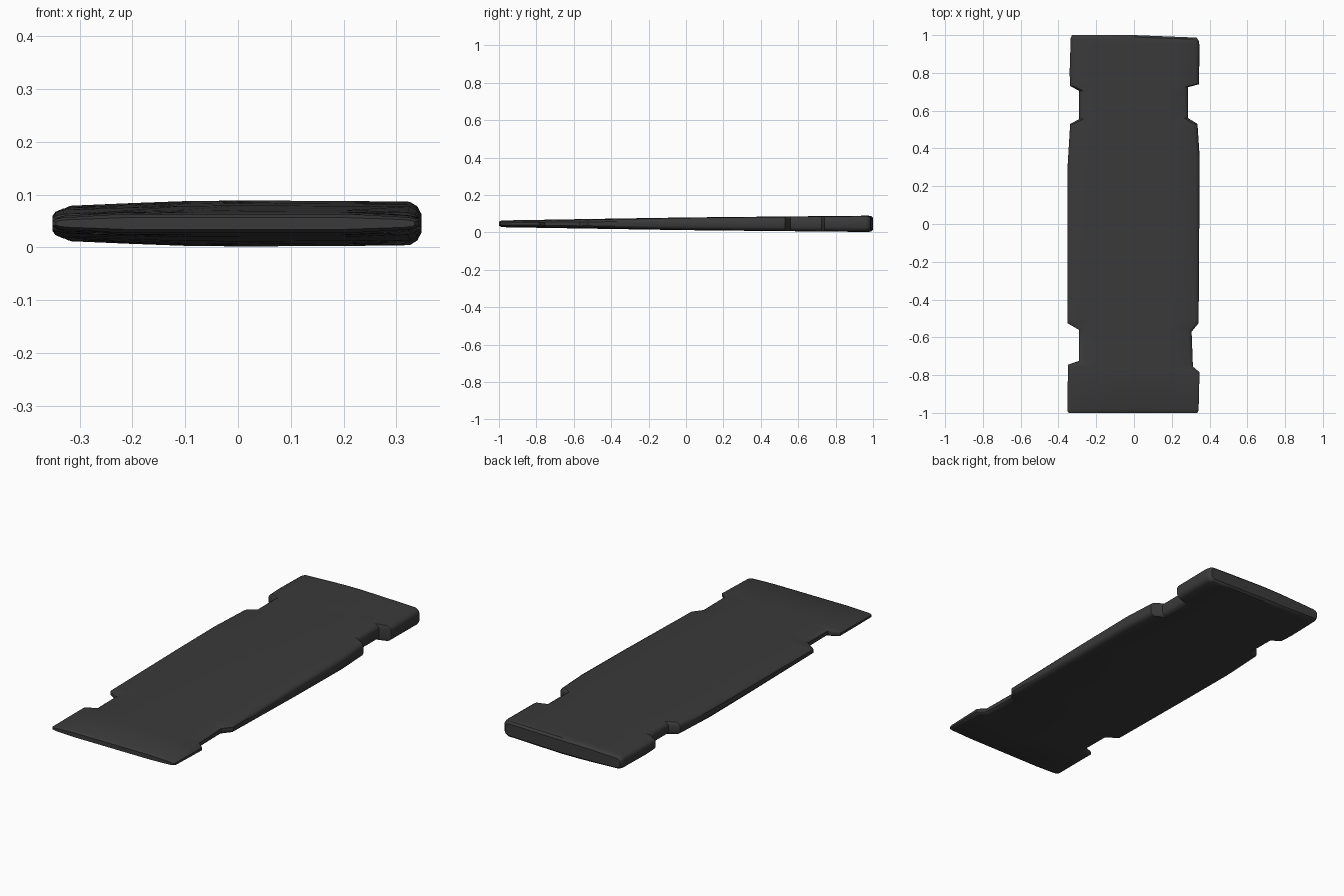
import bpy
import bmesh

cube = bpy.data.objects.get("Cube")
if cube:
    bpy.data.objects.remove(cube, do_unlink=True)


def lerp(points, t):
    """Piecewise linear lookup in a list of (t, value) pairs."""
    if t <= points[0][0]:
        return points[0][1]
    for (a, va), (b, vb) in zip(points, points[1:]):
        if t <= b:
            return va + (vb - va) * (t - a) / (b - a)
    return points[-1][1]


# Notched side outlines as (y, x)
right_side = [(-1, -.345), (-.99, -.352), (-.745, -.35), (-.725, -.292), (-.56, -.292),
              (-.525, -.352), (.3, -.352), (.53, -.338), (.555, -.29), (.705, -.29),
              (.73, -.338), (.8, -.341), (.985, -.335), (1, -.328)]
left_side = [(-1, .335), (-.985, .342), (-.785, .347), (-.755, .312), (-.57, .305),
             (-.525, .342), (.35, .348), (.53, .336), (.56, .287), (.725, .287),
             (.74, .345), (.96, .346), (.985, .342), (1, .33)]

# Half thickness along the plate, and how it thins across the width
half_height = [(-1, .011), (-.985, .018), (-.5, .026), (0, .034), (.5, .039),
               (.975, .0435), (.99, .041), (1, .031)]
thin_back = [(-.35, .74), (-.12, .97), (0, 1), (.3, .97), (.35, .92)]
thin_front = [(-.35, .55), (-.22, 1), (.22, 1), (.35, .55)]

# Rounded edge: (inset from the side, share of half height)
edge = [(0, .5), (.006, .8), (.02, 1)]
spans = [.17, .34, .5, .66, .83]


def section(y):
    """Closed ring of points across the plate at y."""
    xr, xl = lerp(right_side, y), lerp(left_side, y)
    row = [(xr + d, s) for d, s in edge]
    row += [(xr + .02 + (xl - xr - .04) * f, 1) for f in spans]
    row += [(xl - d, s) for d, s in reversed(edge)]
    blend = max(0, min(1, (y + 1) / .8))
    upper, lower = [], []
    for x, s in row:
        thin = lerp(thin_front, x) * (1 - blend) + lerp(thin_back, x) * blend
        h = lerp(half_height, y) * s * thin
        # the back end slants slightly on its left
        slant = .04 * max(0, x) * max(0, (y - .8) / .2)
        upper.append((x, y - slant, .0455 + h))
        lower.append((x, y - slant, .0455 - h))
    return upper + lower[::-1]


# Loft the plate through all stations
stations = sorted({p[0] for p in right_side + left_side + half_height})
bm = bmesh.new()
rings = [[bm.verts.new(p) for p in section(y)] for y in stations]
n = len(rings[0])
for a, b in zip(rings, rings[1:]):
    for i in range(n):
        j = (i + 1) % n
        bm.faces.new((a[i], a[j], b[j], b[i]))
bm.faces.new(rings[0])
bm.faces.new(rings[-1])
bmesh.ops.recalc_face_normals(bm, faces=bm.faces)
mesh = bpy.data.meshes.new("notched_plate")
bm.to_mesh(mesh)
bm.free()
plate = bpy.data.objects.new("notched_plate", mesh)
bpy.context.collection.objects.link(plate)

# Dark grey stone
mat = bpy.data.materials.new("dark_grey")
mat.use_nodes = True
grey = (.042, .042, .042, 1)
mat.diffuse_color = grey
mat.node_tree.nodes["Principled BSDF"].inputs["Base Color"].default_value = grey
mesh.materials.append(mat)

bpy.ops.object.select_all(action="DESELECT")
plate.select_set(True)
bpy.context.view_layer.objects.active = plate
bpy.ops.object.shade_smooth_by_angle(angle=.6)
